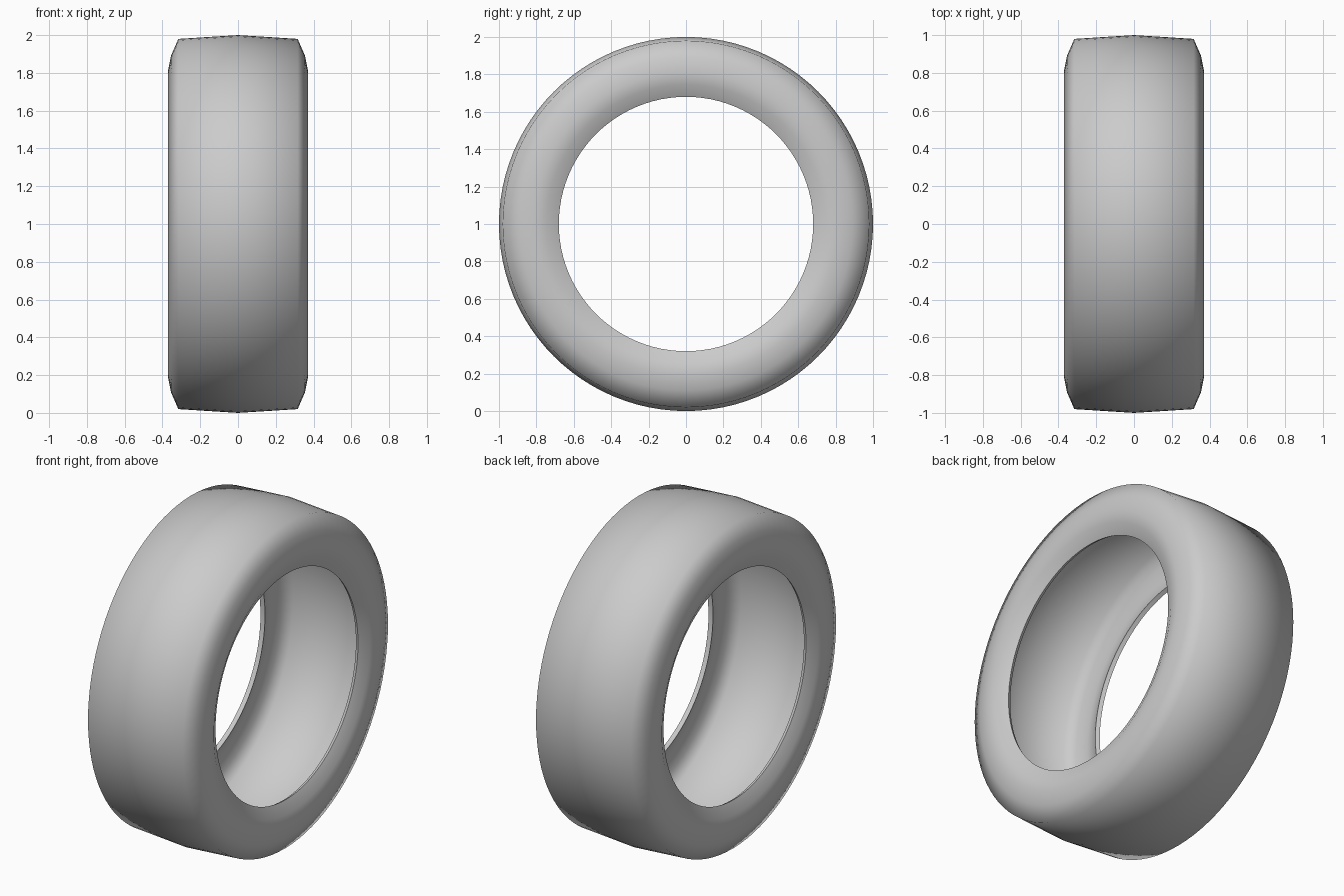
import bpy
import bmesh
from math import radians, tau
from mathutils import Vector

SEGMENTS = 96
WALL = 0.025

cube = bpy.data.objects.get("Cube")
if cube:
    bpy.data.objects.remove(cube, do_unlink=True)

# Plain grey rubber
rubber = bpy.data.materials.new("grey_rubber")
rubber.use_nodes = True
grey = (0.6, 0.6, 0.6, 1.0)
rubber.diffuse_color = grey
rubber.node_tree.nodes["Principled BSDF"].inputs["Base Color"].default_value = grey

# Half section (x, radius) from the bead to the crown, mirrored across x
half = [(0.326, 0.68), (0.36, 0.745), (0.371, 0.81), (0.355, 0.89), (0.316, 0.98)]
section = half + [(0.0, 1.0)] + [(-x, r) for x, r in reversed(half)]

# Revolve the open section around the axle
bm = bmesh.new()
points = [bm.verts.new((x, 0, r)) for x, r in section]
edges = [bm.edges.new(pair) for pair in zip(points, points[1:])]
bmesh.ops.spin(bm, geom=points + edges, cent=(0, 0, 0), axis=(1, 0, 0),
               angle=tau, steps=SEGMENTS)
bmesh.ops.remove_doubles(bm, verts=bm.verts, dist=0.0005)

# Make every face point away from the hollow inside the casing
bm.normal_update()
for face in bm.faces:
    c = face.calc_center_median()
    core = Vector((0, c.y, c.z)).normalized() * 0.8
    if face.normal.dot(c - core) < 0:
        face.normal_flip()

mesh = bpy.data.meshes.new("tire")
bm.to_mesh(mesh)
bm.free()
mesh.materials.append(rubber)
tire = bpy.data.objects.new("tire", mesh)
tire.location.z = 1.0
bpy.context.collection.objects.link(tire)

# Thin hollow casing with a lip around each opening
shell = tire.modifiers.new("casing", 'SOLIDIFY')
shell.thickness = WALL
shell.offset = -1
shell.use_even_offset = True
bpy.ops.object.select_all(action='DESELECT')
tire.select_set(True)
bpy.context.view_layer.objects.active = tire
bpy.ops.object.modifier_apply(modifier=shell.name)
bpy.ops.object.shade_smooth_by_angle(angle=radians(75))
